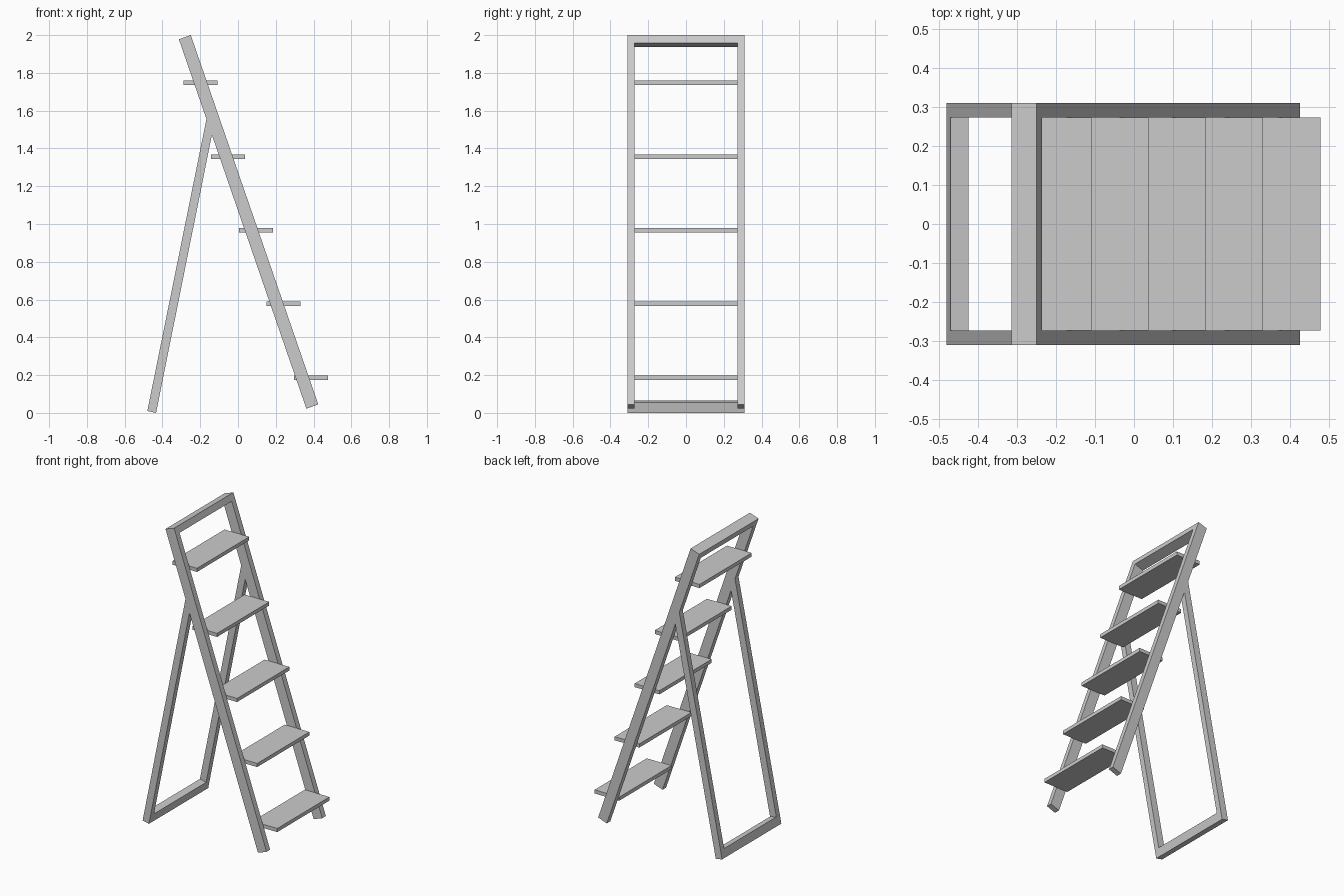
import bpy, bmesh
from mathutils import Vector

if "Cube" in bpy.data.objects:
    bpy.data.objects.remove(bpy.data.objects["Cube"])

gray = bpy.data.materials.new("plain_gray")
gray.diffuse_color = (0.6, 0.6, 0.6, 1)
gray.use_nodes = True
gray.node_tree.nodes["Principled BSDF"].inputs["Base Color"].default_value = gray.diffuse_color

HALF, INNER = 0.309, 0.272  # outer and inner half width of the frames


def prism(name, profile, y0, y1):
    """Extrude an x-z outline between two y values."""
    bm = bmesh.new()
    lo = [bm.verts.new((x, y0, z)) for x, z in profile]
    hi = [bm.verts.new((x, y1, z)) for x, z in profile]
    n = len(profile)
    bm.faces.new(lo)
    bm.faces.new(hi[::-1])
    for i in range(n):
        j = (i + 1) % n
        bm.faces.new((lo[j], lo[i], hi[i], hi[j]))
    bmesh.ops.recalc_face_normals(bm, faces=bm.faces)
    mesh = bpy.data.meshes.new(name)
    bm.to_mesh(mesh)
    bm.free()
    mesh.materials.append(gray)
    obj = bpy.data.objects.new(name, mesh)
    bpy.context.collection.objects.link(obj)


def pair(name, profile):
    prism(name + "_front", profile, -HALF, -INNER)
    prism(name + "_back", profile, INNER, HALF)


# Leaning climbing rails, cut square at both ends
top_l, top_r = Vector((-0.313, 1.978)), Vector((-0.25, 2.0))
bot_l, bot_r = Vector((0.362, 0.022)), Vector((0.425, 0.045))
pair("climbing_rail", [top_l, top_r, bot_r, bot_l])

# Crossbar joining the rails at the top
down = (bot_l - top_l).normalized() * 0.043
prism("top_crossbar", [top_l, top_r, top_r + down, top_l + down], -INNER, INNER)

# Rear support legs, mitred against the climbing rails
foot_l, foot_r = Vector((-0.48, 0.01)), Vector((-0.434, 0.0))
head_l, head_r = Vector((-0.167, 1.556)), Vector((-0.138, 1.472))
pair("rear_leg", [foot_l, head_l, head_r, foot_r])

# Crossbar joining the rear legs at the floor
up = (head_l - foot_l).normalized() * 0.056
prism("bottom_crossbar", [foot_l, foot_l + up, foot_r + up, foot_r], -INNER, INNER)

# Five level treads between the rails
for i in range(5):
    x, z = 0.387 - 0.1465 * i, 0.187 + 0.39 * i
    a, b, c, d = x - 0.09, x + 0.09, z - 0.012, z + 0.012
    prism(f"tread_{i + 1}", [(a, c), (b, c), (b, d), (a, d)], -INNER, INNER)
